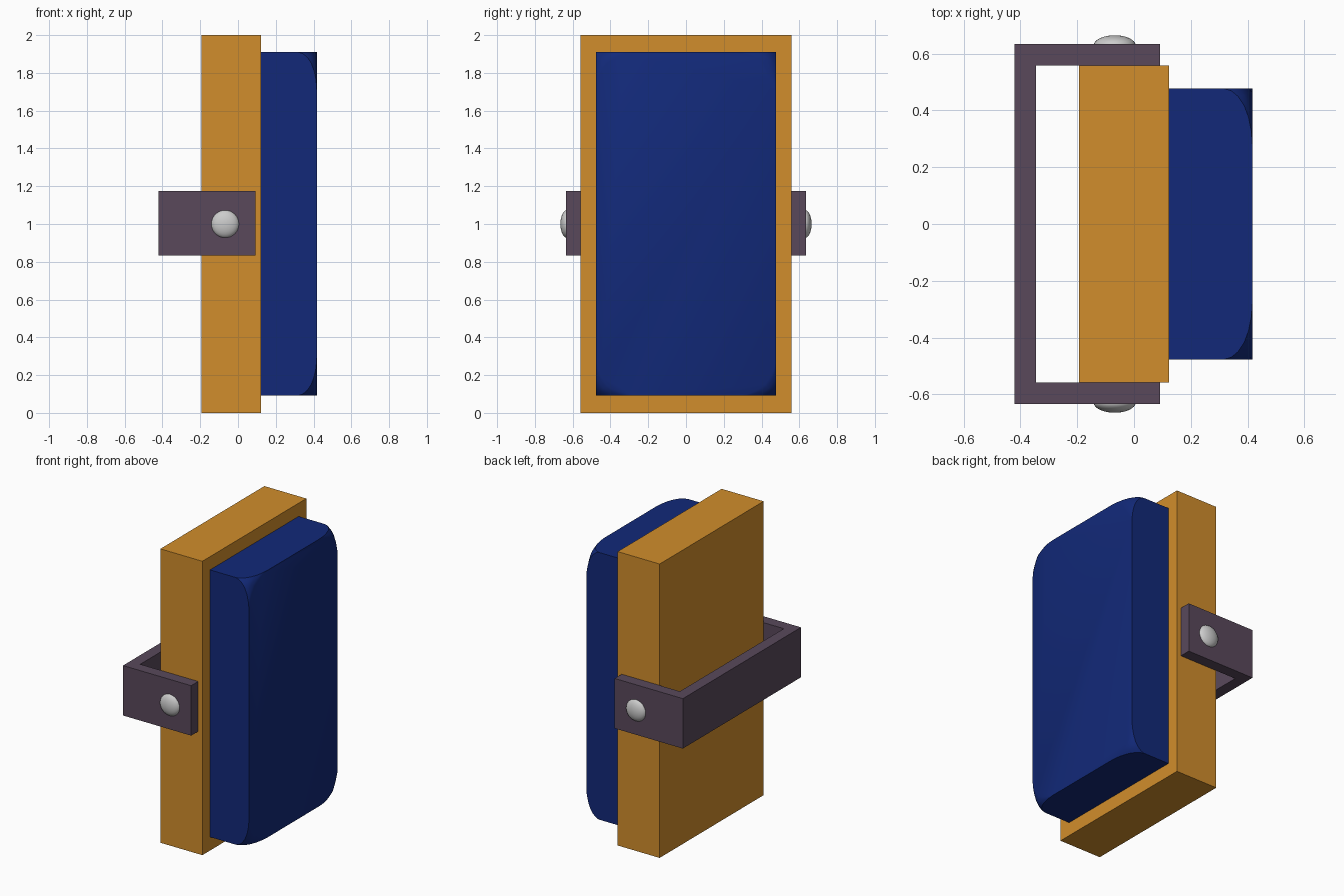
import bpy, bmesh
from mathutils import Matrix, Vector

if "Cube" in bpy.data.objects:
    bpy.data.objects.remove(bpy.data.objects["Cube"])


def material(name, rgb):
    m = bpy.data.materials.new(name)
    m.diffuse_color = (*rgb, 1)
    m.use_nodes = True
    m.node_tree.nodes["Principled BSDF"].inputs["Base Color"].default_value = m.diffuse_color
    return m


def finish(name, bm, mat=None):
    bmesh.ops.recalc_face_normals(bm, faces=bm.faces)
    me = bpy.data.meshes.new(name)
    bm.to_mesh(me)
    bm.free()
    ob = bpy.data.objects.new(name, me)
    bpy.context.collection.objects.link(ob)
    if mat:
        me.materials.append(mat)
    return ob


def box_mesh(lo, hi):
    lo, hi = Vector(lo), Vector(hi)
    bm = bmesh.new()
    bmesh.ops.create_cube(bm, size=1, matrix=Matrix.Translation((lo + hi) / 2)
                          @ Matrix.Diagonal((*(hi - lo), 1)))
    return bm


orange = material("orange", (0.64, 0.27, 0.025))
blue = material("blue", (0.006, 0.022, 0.19))
purple = material("dark_purple", (0.1, 0.066, 0.105))

# Backing board
finish("board", box_mesh((-0.193, -0.559, 0), (0.123, 0.559, 2)), orange)

# Pad: front corners rounded by a vertex bevel, then squashed in depth
squash = 0.5
bm = box_mesh((0, -0.477, 0.092), (0.295 / squash, 0.477, 1.91))
corners = [v for v in bm.verts if v.co.x > 0.1]
bmesh.ops.bevel(bm, geom=corners, offset=0.2, offset_type='OFFSET',
                segments=6, profile=0.5, affect='VERTICES')
for v in bm.verts:
    v.co.x = 0.122 + v.co.x * squash
pad = finish("pad", bm, blue)

# U-shaped bracket extruded upward from its plan profile
profile = [(0.092, -0.635), (-0.421, -0.635), (-0.421, 0.635), (0.092, 0.635),
           (0.092, 0.559), (-0.345, 0.559), (-0.345, -0.559), (0.092, -0.559)]
bm = bmesh.new()
face = bm.faces.new([bm.verts.new((x, y, 0.834)) for x, y in profile])
top = bmesh.ops.extrude_face_region(bm, geom=[face])["geom"]
bmesh.ops.translate(bm, vec=(0, 0, 0.34),
                    verts=[g for g in top if isinstance(g, bmesh.types.BMVert)])
finish("bracket", bm, purple)

# Domed pivot bolts on both arms
for side, s in (("front", -1), ("back", 1)):
    bm = bmesh.new()
    bmesh.ops.create_uvsphere(bm, u_segments=32, v_segments=16, radius=1)
    bmesh.ops.scale(bm, vec=(0.074, 0.074, 0.036), verts=bm.verts)
    bmesh.ops.rotate(bm, matrix=Matrix.Rotation(1.5707963, 3, 'X'), verts=bm.verts)
    bmesh.ops.translate(bm, vec=(-0.068, s * 0.629, 1.0), verts=bm.verts)
    bolt = finish(side + "_bolt", bm)
    for p in bolt.data.polygons:
        p.use_smooth = True

# Smooth the rounded pad corners while keeping the box edges crisp
bpy.ops.object.select_all(action='DESELECT')
pad.select_set(True)
bpy.context.view_layer.objects.active = pad
bpy.ops.object.shade_smooth_by_angle(angle=0.5)
